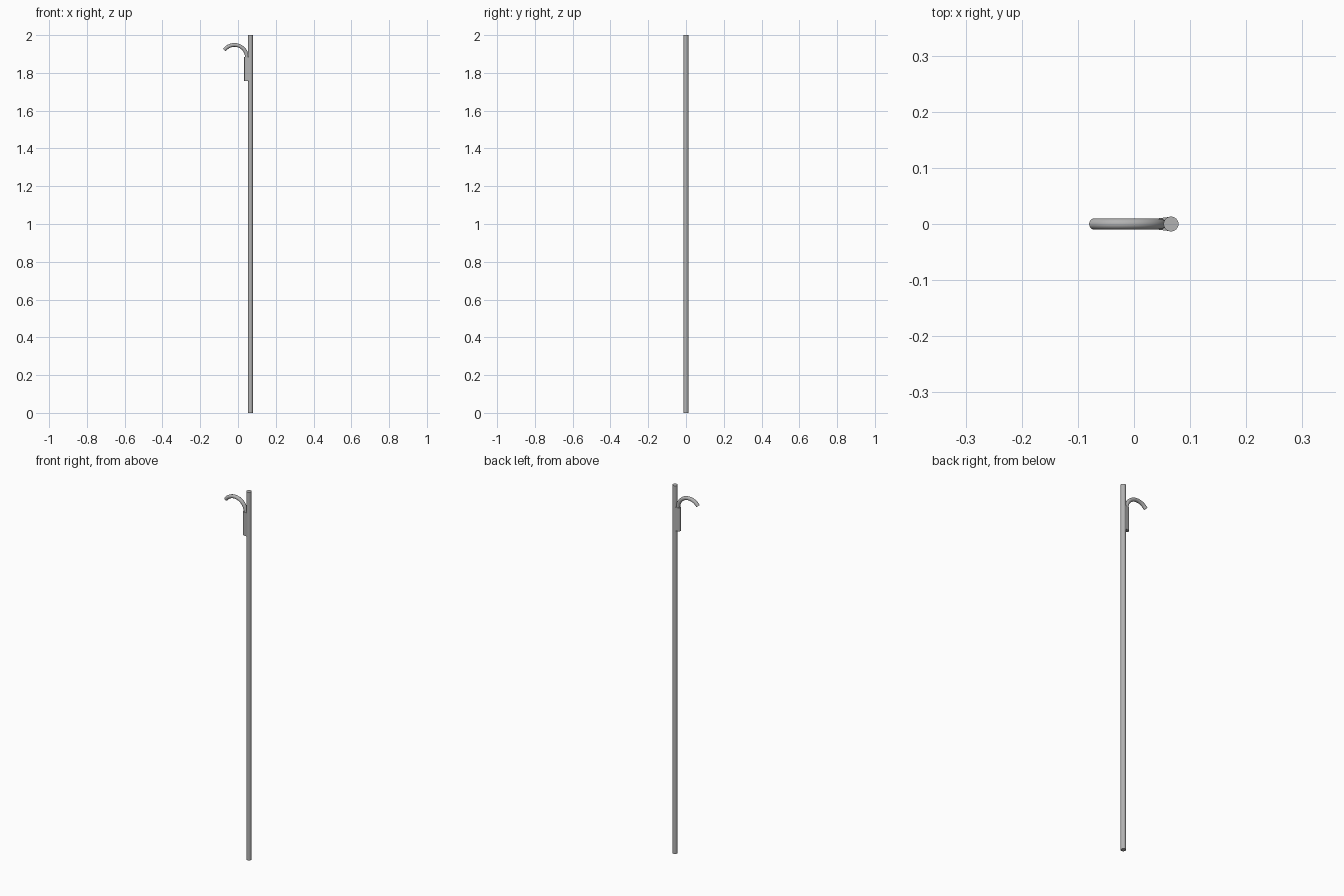
import bpy, bmesh, math

if "Cube" in bpy.data.objects:
    bpy.data.objects.remove(bpy.data.objects["Cube"])

steel = bpy.data.materials.new("dark_steel")
steel.diffuse_color = (0.45, 0.45, 0.45, 1)
steel.use_nodes = True
steel.node_tree.nodes["Principled BSDF"].inputs["Base Color"].default_value = steel.diffuse_color


def finish(ob):
    bpy.ops.object.select_all(action="DESELECT")
    ob.select_set(True)
    bpy.context.view_layer.objects.active = ob
    if ob.type == "CURVE":
        bpy.ops.object.convert(target="MESH")
        ob = bpy.context.object
    ob.data.materials.clear()
    ob.data.materials.append(steel)
    bpy.ops.object.shade_smooth_by_angle()


def prism(name, profile, z0, z1):
    bm = bmesh.new()
    face = bm.faces.new([bm.verts.new((x, y, z0)) for x, y in profile])
    top = bmesh.ops.extrude_face_region(bm, geom=[face])["geom"]
    bmesh.ops.translate(bm, vec=(0, 0, z1 - z0),
                        verts=[v for v in top if isinstance(v, bmesh.types.BMVert)])
    bmesh.ops.recalc_face_normals(bm, faces=bm.faces)
    mesh = bpy.data.meshes.new(name)
    bm.to_mesh(mesh)
    bm.free()
    ob = bpy.data.objects.new(name, mesh)
    bpy.context.collection.objects.link(ob)
    finish(ob)


# long straight pole
pole_x, pole_r = 0.066, 0.0133
circle = [2 * math.pi * i / 32 for i in range(32)]
prism("pole", [(pole_x + pole_r * math.cos(a), pole_r * math.sin(a)) for a in circle], 0, 2)

# mounting block: round outer edge with flat sides running into the pole
nose = [math.radians(90 + 180 * i / 16) for i in range(17)]
block = [(0.043 + 0.010 * math.cos(a), 0.010 * math.sin(a)) for a in nose]
prism("mounting_block", block + [(0.063, -0.0125), (0.063, 0.0125)], 1.757, 1.885)

# curved hook: arc sweeping up and over, away from the pole
cx, cz, r = -0.019, 1.882, 0.066
points = [(0.049, 0, 1.865)]
for i in range(25):
    a = math.radians(144 * i / 24)
    points.append((cx + r * math.cos(a), 0, cz + r * math.sin(a)))
curve = bpy.data.curves.new("hook", "CURVE")
curve.dimensions = "3D"
curve.bevel_depth = 0.0098
curve.bevel_resolution = 6
curve.use_fill_caps = True
spline = curve.splines.new("POLY")
spline.points.add(len(points) - 1)
for p, co in zip(spline.points, points):
    p.co = (*co, 1)
hook = bpy.data.objects.new("hook", curve)
bpy.context.collection.objects.link(hook)
finish(hook)
